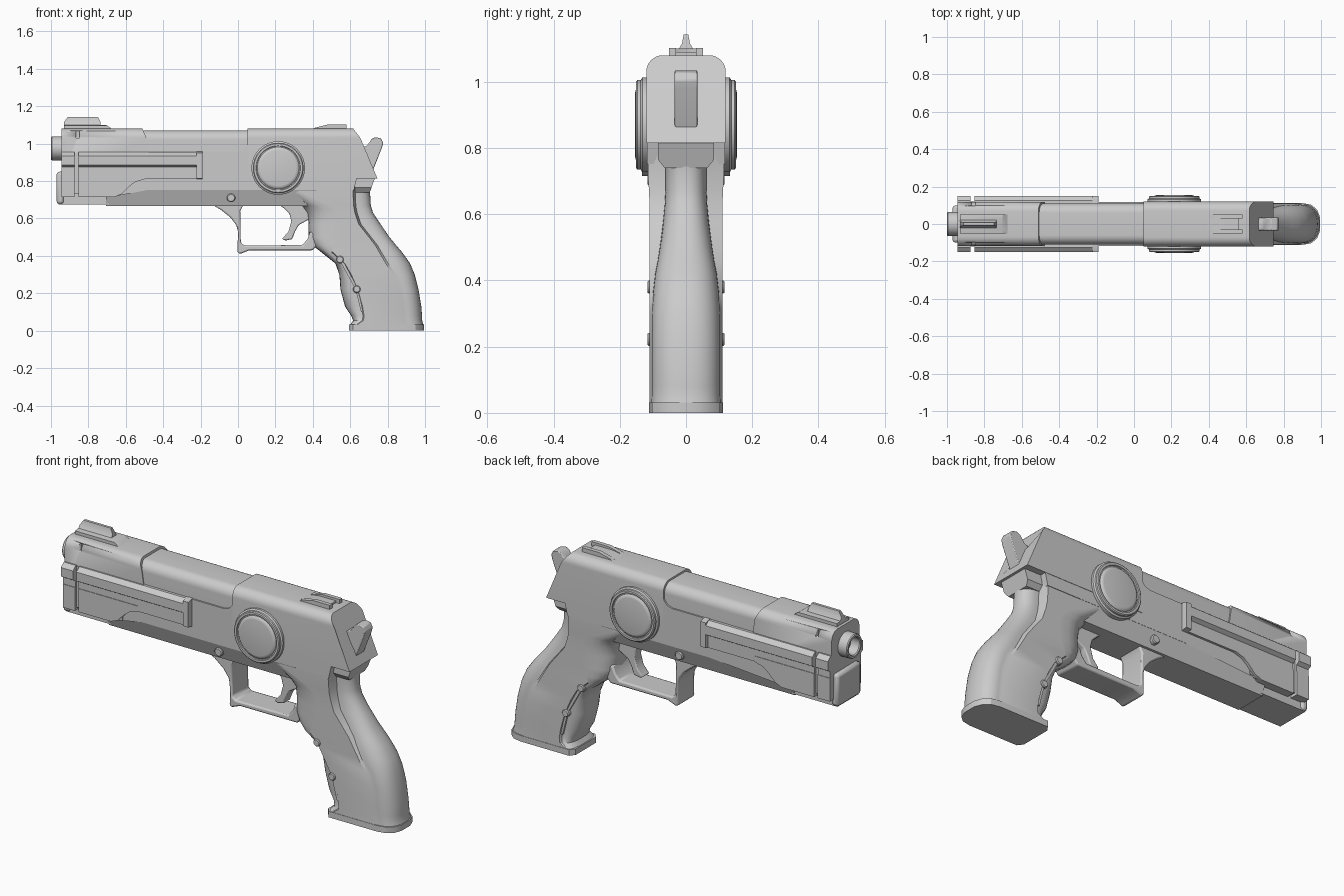
import bpy, bmesh
from math import pi, sin, cos
from mathutils import Vector


def finish(name, bm, bevel=0.0, angle=0.6):
    bmesh.ops.remove_doubles(bm, verts=bm.verts, dist=1e-5)
    bmesh.ops.recalc_face_normals(bm, faces=bm.faces)
    me = bpy.data.meshes.new(name)
    bm.to_mesh(me)
    bm.free()
    ob = bpy.data.objects.new(name, me)
    bpy.context.collection.objects.link(ob)
    bpy.ops.object.select_all(action='DESELECT')
    ob.select_set(True)
    bpy.context.view_layer.objects.active = ob
    bpy.ops.object.shade_smooth_by_angle(angle=angle)
    if bevel:
        m = ob.modifiers.new("bevel", 'BEVEL')
        m.width, m.segments, m.limit_method = bevel, 2, 'ANGLE'
    return ob


def loft(name, rings, **kw):
    bm = bmesh.new()
    rows = [[bm.verts.new(p) for p in r] for r in rings]
    n = len(rows[0])
    for a, b in zip(rows, rows[1:]):
        for i in range(n):
            j = (i + 1) % n
            bm.faces.new((a[i], a[j], b[j], b[i]))
    bm.faces.new(rows[0])
    bm.faces.new(rows[-1])
    return finish(name, bm, **kw)


def prism(name, pts, half, y=0.0, **kw):
    """Side (x, z) outline extruded across y."""
    return loft(name, [[(x, y + s * half, z) for x, z in pts] for s in (-1, 1)], **kw)


def box(name, x0, x1, z0, z1, half, y=0.0, **kw):
    return prism(name, [(x0, z0), (x1, z0), (x1, z1), (x0, z1)], half, y, **kw)


def along_x(name, half_section, left, right, **kw):
    """Half (y, z) section mirrored and run along x; ends may depend on z."""
    sec = half_section + [(-y, z) for y, z in reversed(half_section)]
    return loft(name, [[(f(z), y, z) for y, z in sec] for f in (left, right)], **kw)


def rounded(half, z0, z1, r):
    arc = [(half - r + r * cos(a * pi / 16), z1 - r + r * sin(a * pi / 16)) for a in range(9)]
    return [(half, z0)] + arc


def lathe(name, prof, origin, axis, n=48):
    """(radius, distance) profile spun around an axis."""
    axis = Vector(axis)
    u = Vector((0, 0, 1))
    v = axis.cross(u)
    rings = []
    for r, d in prof:
        r = max(r, 0.0005)
        rings.append([Vector(origin) + axis * d + (u * cos(2 * pi * i / n) + v * sin(2 * pi * i / n)) * r
                      for i in range(n)])
    return loft(name, rings)


def const(x):
    return lambda z: x


# slide: recessed middle, raised front, raised rear with sloped back
along_x("slide_middle", rounded(.11, .78, 1.07, .05), const(-.6), const(.3))
front = along_x("slide_front", rounded(.117, .80, 1.08, .05), const(-.945),
                lambda z: -.455 - max(0, z - .955) * .45)
along_x("slide_rear", rounded(.12, .815, 1.08, .05),
        lambda z: .05, lambda z: .745 - (z - .815) * .42 - max(0, z - 1.03) * .35)

# vent notches in the front of the slide
for s in (-1, 1):
    cutter = box("notch_cutter", -.865, -.848, 1.03, 1.068, .025, s * .115)
    cutter.hide_render = True
    cutter.hide_viewport = True
    m = front.modifiers.new("notch", 'BOOLEAN')
    m.operation, m.object, m.solver = 'DIFFERENCE', cutter, 'EXACT'

# frame with the raised side plate ahead of the rear slide
prism("frame", [(-.705, .752), (-.705, .715), (-.66, .718), (-.62, .735), (-.58, .775), (-.55, .797),
                (-.5, .81), (-.19, .81), (-.19, .955), (0, .955), (.03, .965), (.047, .985), (.052, 1.0),
                (.3, 1.0), (.6, .815), (.635, .815), (.62, .752)], .118)
along_x("dust_cover", [(.085, .667), (.118, .755)], const(-.705), const(.42))

# front block and side rails, split by a groove
rail = [(.13, .81), (.13, .875), (.15, .887), (.15, .935), (.125, .955)]
box("front_core", -.93, -.6, .73, .95, .12)
for tag, x0, x1 in (("tip", -.945, -.873), ("main", -.853, -.22)):
    along_x("rail_" + tag, rail, const(x0), const(x1))
along_x("rail_end", [(.118, .81), (.15, .815), (.15, .95), (.118, .957)], lambda z: -.222, const(-.19))
box("front_block_tip", -.945, -.873, .715, .84, .133)
prism("front_block", [(-.853, .715), (-.66, .715), (-.62, .732), (-.58, .772), (-.55, .795),
                      (-.5, .81), (-.5, .84), (-.853, .84)], .133)
box("under_rail", -.96, -.69, .675, .73, .09)
box("front_plate", -.97, -.93, .677, .85, .1, bevel=.015)

# muzzle
lathe("muzzle", [(.064, .90), (.064, .995), (.06, 1.0), (.05, 1.0), (.046, .995), (.046, .93), (0, .93)],
      (0, 0, .975), (-1, 0, 0))

# sights
along_x("front_sight_base", [(.05, 1.07), (.05, 1.097), (.03, 1.1)],
        const(-.93), lambda z: -.66 - (z - 1.07) * 1.5)
along_x("front_sight", [(.028, 1.09), (.012, 1.115), (.007, 1.143)],
        lambda z: -.93 + max(0, z - 1.115) * .7, lambda z: -.735 - max(0, z - 1.115) * .5)
for s in (-1, 1):
    prism("rear_sight", [(.39, 1.07), (.41, 1.085), (.48, 1.102), (.58, 1.102), (.58, 1.07)], .011, s * .041)
prism("rear_sight_base", [(.36, 1.075), (.46, 1.09), (.56, 1.09), (.56, 1.075)], .035)

# hammer and tang
prism("hammer", [(.64, .97), (.69, .99), (.715, 1.025), (.735, 1.035), (.765, 1.028), (.776, 1.005),
                 (.77, .98), (.715, .84), (.66, .84)], .034, bevel=.004)
along_x("tang", [(.065, .74), (.085, .765), (.085, .82)], const(.6), lambda z: .705 + (z - .74) * .35)

# side discs and pins
disc = [(.13, .09), (.143, .1), (.143, .132), (.135, .137), (.135, .147), (.13, .151), (.119, .151),
        (.117, .145), (.112, .145), (.105, .152), (.095, .154), (0, .154)]
for s in (-1, 1):
    lathe("side_disc", disc, (.215, 0, .87), (0, s, 0), 64)
    for name, x, z, r in (("frame_pin", -.037, .71, .023), ("grip_pin", .545, .38, .02),
                          ("grip_pin", .635, .222, .02)):
        lathe(name, [(r, .06), (r, .112), (r * .8, .117), (0, .117)], (x, 0, z), (0, s, 0), 20)
    # seam strip joining the grip pins
    prism("grip_seam", [(.545, .372), (.56, .376), (.642, .222), (.668, .1), (.658, .1), (.628, .222)],
          .012, s * .093)

# trigger guard and trigger
prism("trigger_guard", [(-.14, .675), (-.09, .645), (-.04, .605), (-.01, .565), (0, .53), (-.003, .42),
                        (.01, .41), (.06, .43), (.40, .43), (.46, .50), (.385, .53), (.372, .49),
                        (.345, .458), (.035, .455), (.015, .47), (.012, .64), (.03, .675)], .072, bevel=.008)
prism("trigger", [(.21, .68), (.245, .655), (.275, .625), (.285, .585), (.27, .53), (.235, .49), (.255, .482),
                  (.29, .49), (.305, .53), (.325, .565), (.37, .59), (.40, .60), (.40, .68)], .03, bevel=.006)

# grip rows: z, front x, front break x, front half width, rear break x, rear half width, rear x
rows = [(.03, .598, .63, .108, .885, .105, .992),
        (.055, .615, .665, .100, .88, .104, .985),
        (.08, .605, .668, .095, .876, .104, .984),
        (.13, .572, .66, .095, .87, .104, .98),
        (.22, .548, .635, .095, .86, .104, .965),
        (.30, .542, .60, .095, .83, .103, .945),
        (.36, .52, .565, .097, .79, .10, .92),
        (.42, .445, .50, .108, .755, .093, .877),
        (.455, .40, .51, .110, .735, .086, .847),
        (.50, .378, .53, .110, .70, .079, .81),
        (.57, .378, .54, .110, .645, .07, .762),
        (.63, .37, .53, .110, .625, .064, .722),
        (.67, .34, .48, .112, .618, .062, .71),
        (.74, .26, .33, .115, .615, .062, .706),
        (.80, .25, .30, .115, .622, .065, .715)]
rings = []
for z, xf, fb, hf, rb, hb, xe in rows:
    side = []
    for i in range(8):
        a = i / 7 * pi / 2
        side.append((fb - (fb - xf) * cos(a) ** .75, hf * sin(a) ** .75))
    side += [(fb + .006, max(hf, .11)), (rb, max(hf, .11)), (rb + .012, hb)]
    for i in range(1, 11):
        a = i / 10 * pi / 2
        side.append((rb + .012 + (xe - rb - .012) * max(0, sin(a)) ** .85, hb * max(0, cos(a)) ** .85))
    rings.append([(x, y, z) for x, y in side] + [(x, -y, z) for x, y in side[-2:0:-1]])
loft("grip", rings)

# grip base plate
plan = [(.594, .085), (.615, .112), (.90, .112), (.95, .102), (.98, .075), (.995, .035)]
plan += [(x, -y) for x, y in reversed(plan)]
loft("grip_base", [[(x, y, z) for x, y in plan] for z in (0, .032)], angle=.5)
